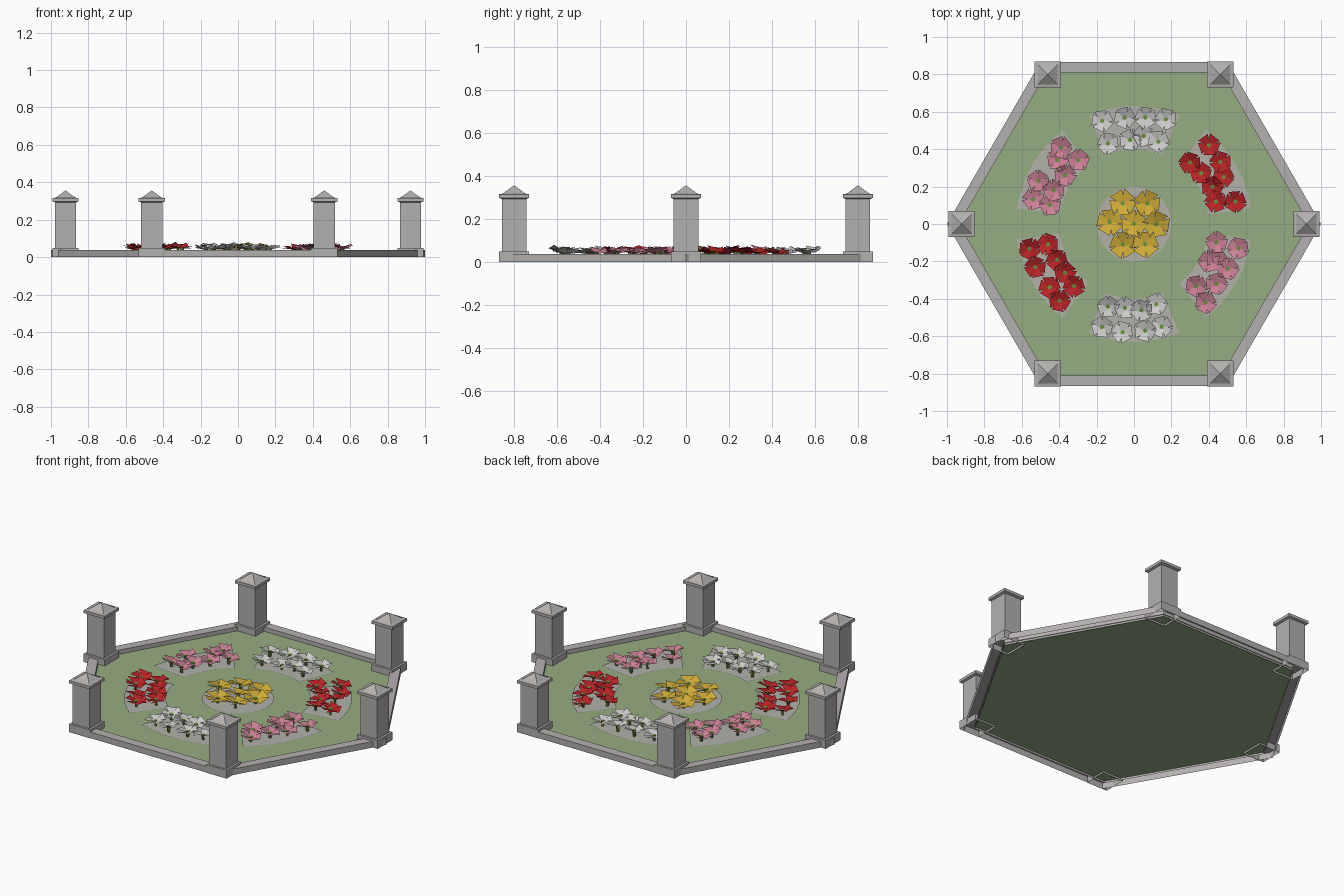
import bpy, math, random
from mathutils import Vector, Matrix

if "Cube" in bpy.data.objects:
    bpy.data.objects.remove(bpy.data.objects["Cube"])

random.seed(4)


def material(name, r, g, b):
    lin = [((c / 255 + 0.055) / 1.055) ** 2.4 for c in (r, g, b)]
    m = bpy.data.materials.new(name)
    m.diffuse_color = (*lin, 1)
    m.use_nodes = True
    m.node_tree.nodes["Principled BSDF"].inputs["Base Color"].default_value = m.diffuse_color
    return m


STONE = material("grey stone", 180, 177, 175)
LAWN = material("lawn green", 150, 173, 130)
SOIL = material("pale gravel", 178, 178, 170)
LEAF = material("leaf green", 105, 140, 60)
RED = material("red petals", 185, 35, 38)
WHITE = material("white petals", 205, 205, 203)
PINK = material("pink petals", 205, 130, 150)
YELLOW = material("yellow petals", 208, 172, 55)


def make(name, verts, faces, mats, indices=None):
    me = bpy.data.meshes.new(name)
    me.from_pydata(verts, [], faces)
    for m in mats:
        me.materials.append(m)
    if indices:
        me.polygons.foreach_set("material_index", indices)
    ob = bpy.data.objects.new(name, me)
    bpy.context.collection.objects.link(ob)
    return ob


def ring(radius, z, n, start=0.0):
    return [(radius * math.cos(start + math.tau * i / n),
             radius * math.sin(start + math.tau * i / n), z) for i in range(n)]


def loft(name, sections, n, mat, start=0.0, cap=False):
    """Skin a stack of regular polygons given as (radius, z)."""
    verts, faces = [], []
    for r, z in sections:
        verts += ring(r, z, n, start)
    for k in range(len(sections) - 1):
        for i in range(n):
            j = (i + 1) % n
            faces.append((k * n + i, k * n + j, (k + 1) * n + j, (k + 1) * n + i))
    if cap:
        faces.append(tuple(range(len(verts) - n, len(verts))))
    return make(name, verts, faces, [mat])


# Lawn and its hexagonal stone kerb
make("lawn", ring(0.94, 0.012, 6), [tuple(range(6))], [LAWN])
loft("kerb", [(1.0, 0), (1.0, 0.037), (0.935, 0.037), (0.935, 0)], 6, STONE)

# Corner posts: plinth, shaft, and capped pyramid top
half = [(0.07, 0), (0.07, 0.05), (0.057, 0.05), (0.057, 0.293), (0.07, 0.298),
        (0.07, 0.315), (0.053, 0.318), (0.002, 0.355)]
profile = [(h * math.sqrt(2), z) for h, z in half]
for i, (x, y, _) in enumerate(ring(0.922, 0, 6)):
    post = loft(f"corner_post_{i + 1}", profile, 4, STONE, math.pi / 4, True)
    post.location = (x, y, 0)

# Gravel beds: a round one in the middle and six curved ones around it
BED_Z = 0.016
make("round_bed", ring(0.2, BED_Z, 24), [tuple(range(24))], [SOIL])
for k in range(6):
    mid, steps = math.radians(30 + 60 * k), 6
    verts = []
    for s in range(steps + 1):
        a = mid + math.radians(-22.5 + 45 * s / steps)
        verts += [(r * math.cos(a), r * math.sin(a), BED_Z) for r in (0.4, 0.63)]
    faces = [(2 * s, 2 * s + 1, 2 * s + 3, 2 * s + 2) for s in range(steps)]
    make(f"curved_bed_{k + 1}", verts, faces, [SOIL])


def flower(x, y, size, verts, faces, idx):
    """Five flat overlapping petals around a green centre on a short stem."""
    base = len(verts)
    h = random.uniform(0.036, 0.046)
    m = (Matrix.Translation((x, y, h))
         @ Matrix.Rotation(random.uniform(-0.17, 0.17), 4, 'X')
         @ Matrix.Rotation(random.uniform(-0.17, 0.17), 4, 'Y')
         @ Matrix.Rotation(random.uniform(0, math.tau), 4, 'Z'))
    for i in range(5):
        spin = m @ Matrix.Rotation(math.tau * i / 5, 4, 'Z')
        w, s = 0.62 * size, len(verts)
        # one long edge of each petal is raised over its neighbour
        for p in ((0, -0.008, 0), (0.9 * size, -w, 0.012),
                  (size, w * 0.85, 0.024), (0, 0.008, 0.004)):
            verts.append(spin @ Vector(p))
        faces.append((s, s + 1, s + 2, s + 3))
        idx.append(0)
    # centre disc and stem
    s = len(verts)
    verts += [m @ Vector(p) for p in ring(0.013, 0.009, 5)]
    verts += [Vector((x + p[0], y + p[1], BED_Z)) for p in ring(0.008, 0, 5)]
    faces.append(tuple(range(s, s + 5)))
    faces += [(s + 5 + i, s + 5 + (i + 1) % 5, s + (i + 1) % 5, s + i) for i in range(5)]
    idx += [1] * 6


def flower_patch(name, mat, size, spots):
    verts, faces, idx = [], [], []
    for x, y in spots:
        flower(x / 100, y / 100, size, verts, faces, idx)
    make(name, verts, faces, [mat, LEAF], idx)


# Flower positions in hundredths
flower_patch("yellow_flowers", YELLOW, 0.068, [
    (-6, 11), (7, 11), (-13, 1), (0, 0), (12, 0), (-6, -11), (6, -11)])
flower_patch("white_flowers_back", WHITE, 0.056, [
    (-17, 55), (-5, 57), (6, 57), (17, 56), (-14, 43), (-2, 45), (5, 47), (13, 44)])
flower_patch("white_flowers_front", WHITE, 0.056, [
    (-17, -55), (-6, -58), (6, -57), (15, -55), (-14, -44), (-5, -45), (4, -46), (12, -43)])
flower_patch("red_flowers_right", RED, 0.056, [
    (30, 33), (40, 42), (46, 33), (36, 27), (48, 25), (42, 20), (54, 12), (44, 12)])
flower_patch("red_flowers_left", RED, 0.056, [
    (-56, -13), (-46, -11), (-41, -19), (-53, -23), (-37, -26), (-45, -34), (-32, -33), (-40, -41)])
flower_patch("pink_flowers_left", PINK, 0.056, [
    (-39, 41), (-30, 34), (-41, 34), (-51, 23), (-37, 26), (-54, 13), (-45, 10), (-43, 18)])
flower_patch("pink_flowers_right", PINK, 0.056, [
    (44, -10), (56, -13), (40, -20), (50, -24), (33, -33), (44, -32), (38, -42), (44, -19)])
